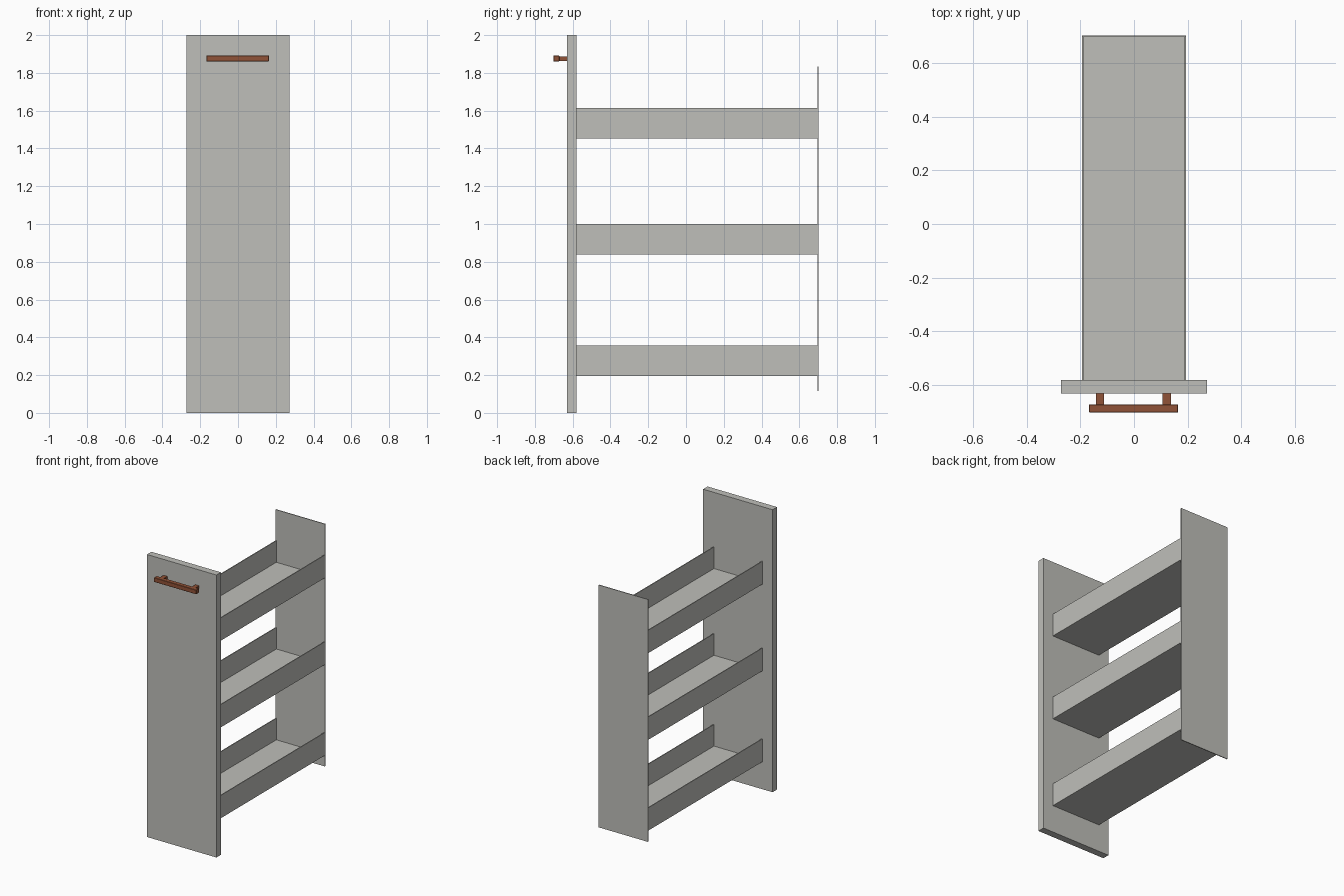
import bpy
import bmesh

cube = bpy.data.objects.get("Cube")
if cube:
    bpy.data.objects.remove(cube, do_unlink=True)


def make_material(name, rgb):
    mat = bpy.data.materials.new(name)
    mat.use_nodes = True
    color = (*rgb, 1.0)
    mat.diffuse_color = color
    mat.node_tree.nodes["Principled BSDF"].inputs["Base Color"].default_value = color
    return mat


grey = make_material("warm_grey_panel", (0.52, 0.52, 0.49))
brown = make_material("brown_handle", (0.28, 0.085, 0.038))


def box(name, mat, x, y, z, bevel=0.0):
    """Box spanning the given (min, max) range on each axis."""
    bm = bmesh.new()
    bmesh.ops.create_cube(bm, size=1.0)
    for v in bm.verts:
        v.co = [r[0] + (c + 0.5) * (r[1] - r[0]) for c, r in zip(v.co, (x, y, z))]
    mesh = bpy.data.meshes.new(name)
    bm.to_mesh(mesh)
    bm.free()
    mesh.materials.append(mat)
    obj = bpy.data.objects.new(name, mesh)
    bpy.context.collection.objects.link(obj)
    if bevel:
        mod = obj.modifiers.new("edge_bevel", "BEVEL")
        mod.width = bevel
        mod.segments = 1
    return obj


FRONT, BACK = -0.58, 0.696    # inner faces of the end panels
HALF, WALL = 0.193, 0.006     # tray half width and sheet thickness

# End panels
box("front_panel", grey, (-0.272, 0.272), (-0.63, FRONT), (0, 2))
box("back_panel", grey, (-HALF, HALF), (BACK, BACK + WALL), (0.117, 1.833))

# Three trays, each a base sheet with two side walls
for level, z in (("lower", 0.195), ("middle", 0.838), ("upper", 1.452)):
    box(f"{level}_tray_base", grey, (-HALF, HALF), (FRONT, BACK), (z, z + 0.009))
    for side, s in (("left", 1), ("right", -1)):
        xs = sorted((s * HALF, s * (HALF - WALL)))
        box(f"{level}_tray_{side}_wall", grey, xs, (FRONT, BACK), (z + 0.009, z + 0.162))

# Handle bar on two posts
box("handle_bar", brown, (-0.167, 0.164), (-0.702, -0.671), (1.861, 1.892), 0.002)
for side, x in (("left", 0.122), ("right", -0.127)):
    box(f"{side}_handle_post", brown, (x - 0.015, x + 0.015), (-0.672, -0.63), (1.864, 1.888))
